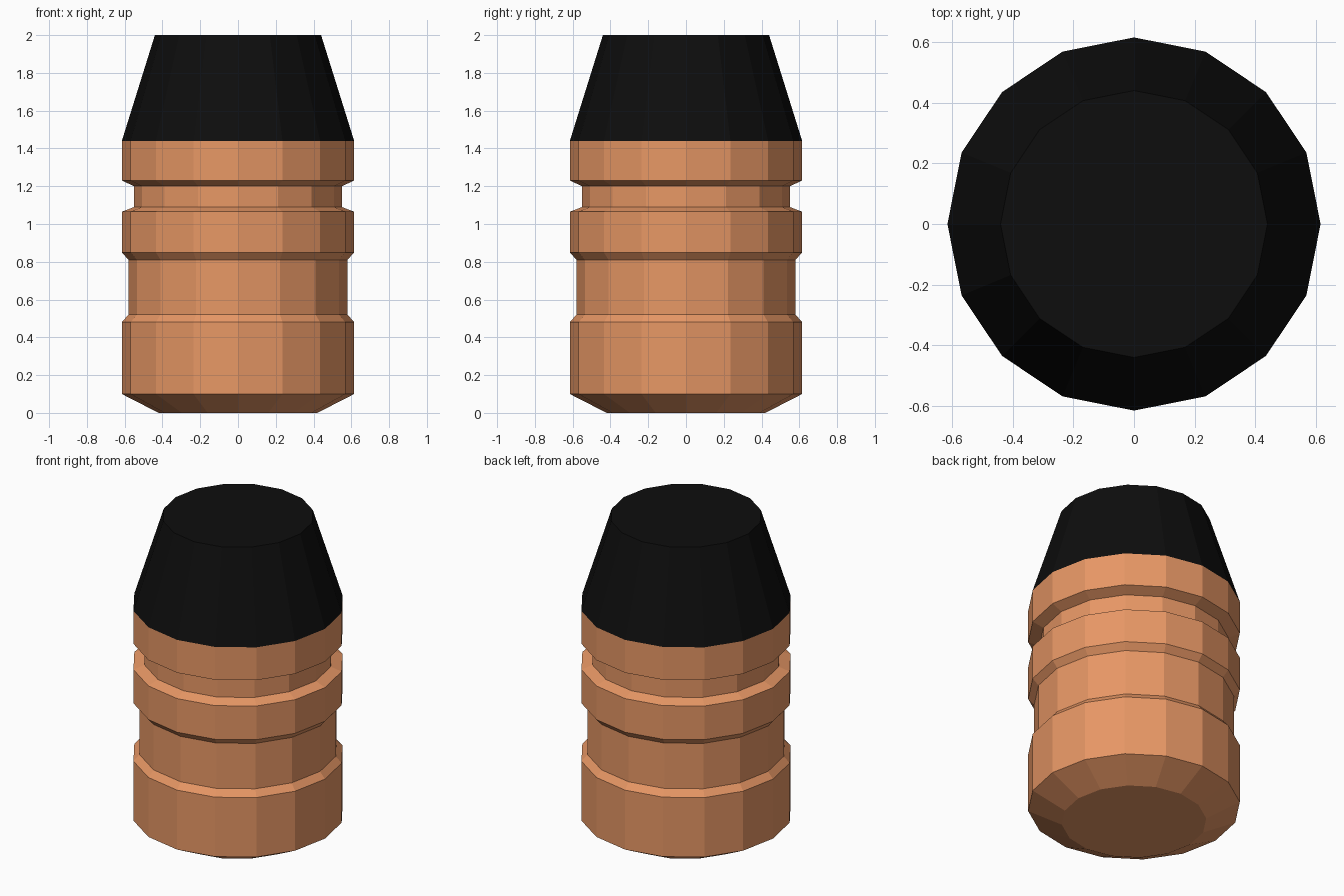
import bpy, bmesh
from math import cos, sin, tau

if "Cube" in bpy.data.objects:
    bpy.data.objects.remove(bpy.data.objects["Cube"])

SIDES = 16


def material(name, rgb):
    mat = bpy.data.materials.new(name)
    mat.diffuse_color = (*rgb, 1)
    mat.use_nodes = True
    mat.node_tree.nodes["Principled BSDF"].inputs["Base Color"].default_value = mat.diffuse_color
    return mat


def lathe(name, profile, mat, cap_bottom=False, cap_top=False):
    """Turn a (radius, z) profile around the z axis with flat sides."""
    bm = bmesh.new()
    rings = [[bm.verts.new((r * cos(tau * i / SIDES), r * sin(tau * i / SIDES), z))
              for i in range(SIDES)] for r, z in profile]
    for low, high in zip(rings, rings[1:]):
        for i in range(SIDES):
            j = (i + 1) % SIDES
            bm.faces.new((low[i], low[j], high[j], high[i]))
    if cap_bottom:
        bm.faces.new(rings[0][::-1])
    if cap_top:
        bm.faces.new(rings[-1])
    mesh = bpy.data.meshes.new(name)
    bm.to_mesh(mesh)
    bm.free()
    mesh.materials.append(mat)
    obj = bpy.data.objects.new(name, mesh)
    bpy.context.collection.objects.link(obj)
    return obj


copper = material("copper", (0.80, 0.31, 0.13))
black = material("black", (0.004, 0.004, 0.004))

R = 0.615  # full body radius

# Copper body: chamfered base, wide groove, narrow groove
lathe("copper_body", [
    (0.42, 0.0), (R, 0.10),
    (R, 0.48), (0.58, 0.52), (0.58, 0.81), (R, 0.85),
    (R, 1.065), (0.55, 1.09), (0.55, 1.20), (R, 1.23),
    (R, 1.44)], copper, cap_bottom=True)

# Black tapered tip with a flat top
lathe("black_tip", [(R, 1.44), (0.44, 2.0)], black, cap_top=True)
